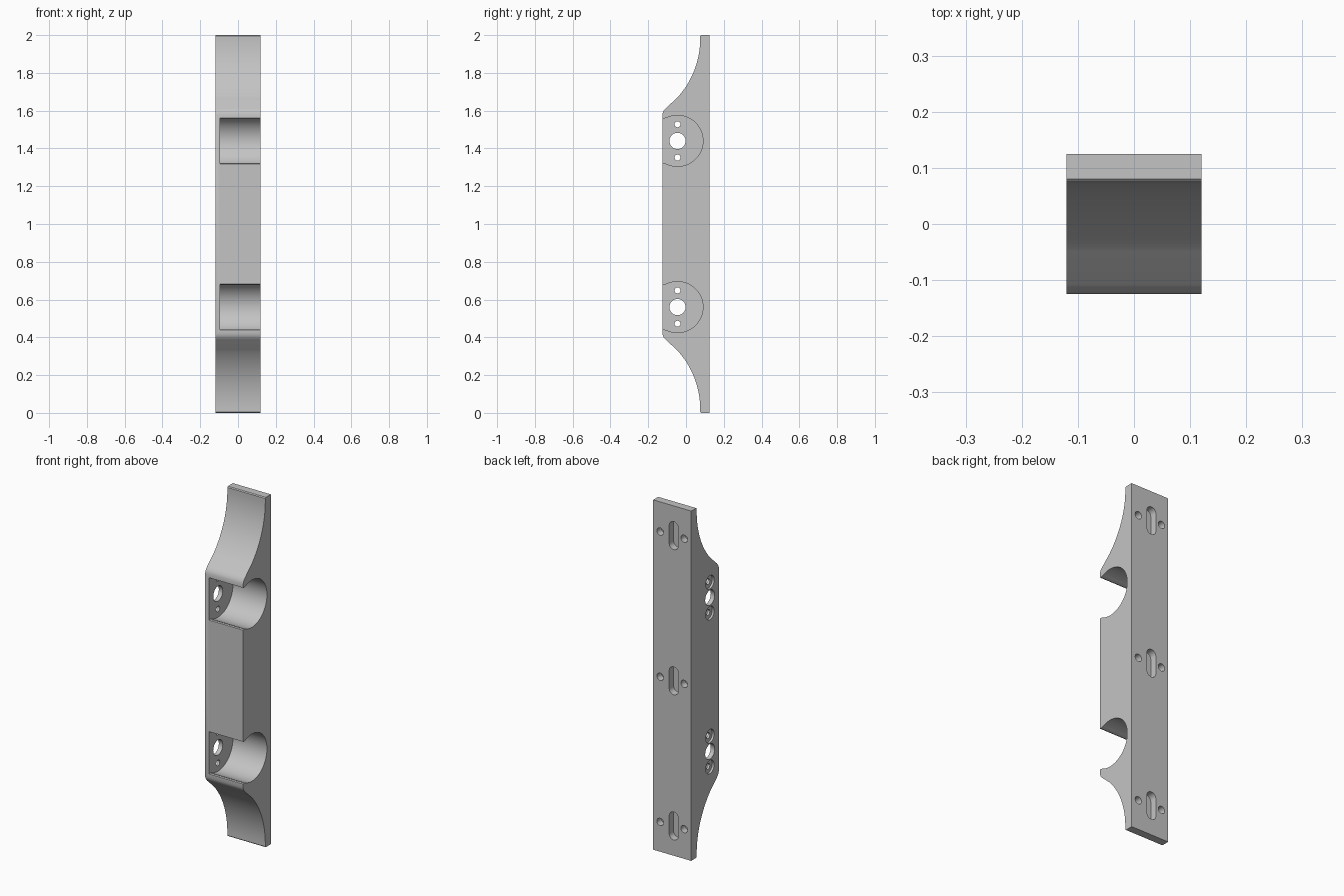
import bpy, bmesh, math
from mathutils import Vector

if "Cube" in bpy.data.objects:
    bpy.data.objects.remove(bpy.data.objects["Cube"])

grey = bpy.data.materials.new("plain grey")
grey.use_nodes = True
colour = (0.55, 0.55, 0.55, 1)
grey.diffuse_color = colour
grey.node_tree.nodes["Principled BSDF"].inputs["Base Color"].default_value = colour


def prism(name, outline, axis, start, end):
    """Extrude a closed 2D outline: (y, z) along x, or (x, z) along y."""
    bm = bmesh.new()
    place = (lambda a, b: (start, a, b)) if axis == "x" else (lambda a, b: (a, start, b))
    face = bm.faces.new([bm.verts.new(place(a, b)) for a, b in outline])
    moved = bmesh.ops.extrude_face_region(bm, geom=[face])["geom"]
    shift = Vector((end - start, 0, 0) if axis == "x" else (0, end - start, 0))
    bmesh.ops.translate(bm, vec=shift, verts=[v for v in moved if isinstance(v, bmesh.types.BMVert)])
    bmesh.ops.recalc_face_normals(bm, faces=bm.faces)
    mesh = bpy.data.meshes.new(name)
    bm.to_mesh(mesh)
    bm.free()
    mesh.materials.append(grey)
    obj = bpy.data.objects.new(name, mesh)
    bpy.context.collection.objects.link(obj)
    return obj


def arc(a, b, r, t0, t1, n):
    steps = [math.radians(t0 + (t1 - t0) * i / n) for i in range(n + 1)]
    return [(a + r * math.cos(t), b + r * math.sin(t)) for t in steps]


def circle(a, b, r, n=32):
    return arc(a, b, r, 0, 360, n)[:-1]


def slot(a, b, r, half):
    return arc(a, b + half - r, r, 0, 180, 12) + arc(a, b - half + r, r, 180, 360, 12)


# Side profile: upper half, then mirrored about mid height
R = 0.46
upper = [(0.125, 2), (0.08, 2), (0.075, 1.995)]
upper += arc(0.075 - R, 1.98, R, 0, -43, 28)
upper += [(-0.108, 1.612), (-0.119, 1.599), (-0.125, 1.583)]
lower = [(y, 2 - z) for y, z in reversed(upper)]
body = prism("bracket_body", upper + lower, "x", -0.12, 0.12)

cutters = []
HY = -0.045
for z in (0.56, 1.44):
    # Round pocket with a slightly narrower mouth at the front
    bend = math.degrees(math.asin(0.121 / 0.135))
    pocket = arc(HY, z, 0.135, bend - 180, 180 - bend, 64)
    pocket += [(-0.118, z + 0.118), (-0.127, z + 0.122), (-0.2, z + 0.122),
               (-0.2, z - 0.122), (-0.127, z - 0.122), (-0.118, z - 0.118)]
    cutters.append(prism("pocket_cutter", pocket, "x", -0.095, 0.2))
    # Shaft hole, screw holes and their outer counterbores
    cutters.append(prism("shaft_cutter", circle(HY, z, 0.043), "x", -0.2, -0.05))
    for side in (-1, 1):
        screw = z + side * 0.088
        cutters.append(prism("screw_cutter", circle(HY, screw, 0.016), "x", -0.2, -0.05))
        cutters.append(prism("counterbore_cutter", circle(HY, screw, 0.038), "x", -0.2, -0.108))

# Mounting slots and pin holes in the back
for z in (0.17, 1.0, 1.83):
    cutters.append(prism("slot_cutter", slot(-0.01, z, 0.029, 0.08), "y", 0.085, 0.2))
    for x in (-0.076, 0.076):
        cutters.append(prism("pin_cutter", circle(x, z, 0.021, 24), "y", 0.085, 0.2))

for cutter in cutters:
    cutter.hide_render = True
    cut = body.modifiers.new(cutter.name, "BOOLEAN")
    cut.operation = "DIFFERENCE"
    cut.solver = "EXACT"
    cut.object = cutter

# Bake the cuts and remove the helpers
graph = bpy.context.evaluated_depsgraph_get()
body_mesh = bpy.data.meshes.new_from_object(body.evaluated_get(graph))
body.modifiers.clear()
body.data = body_mesh
for cutter in cutters:
    bpy.data.objects.remove(cutter)

bpy.ops.object.select_all(action="DESELECT")
body.select_set(True)
bpy.context.view_layer.objects.active = body
bpy.ops.object.shade_smooth_by_angle(angle=math.radians(30))
